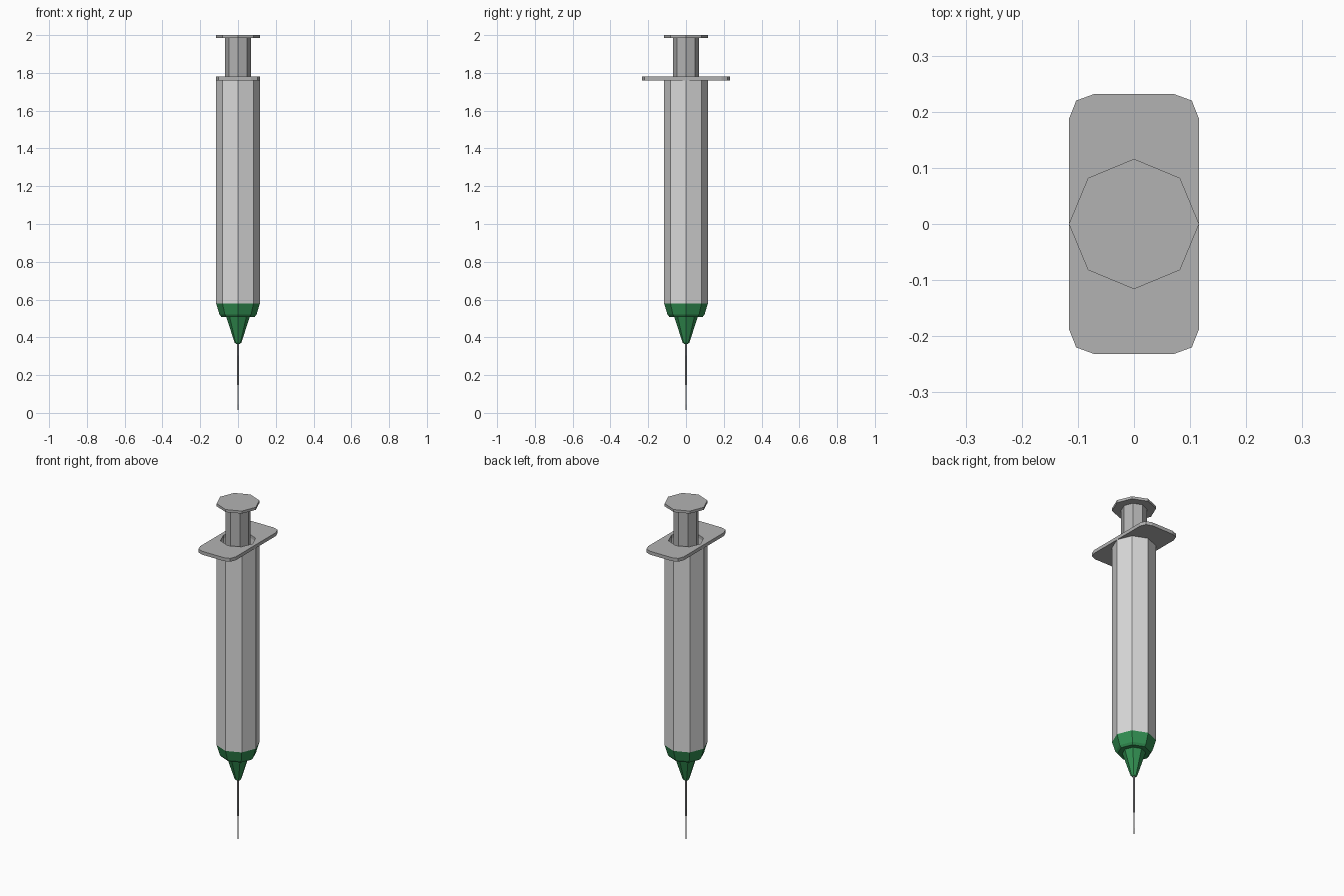
import bpy, bmesh, math

if "Cube" in bpy.data.objects:
    bpy.data.objects.remove(bpy.data.objects["Cube"])


def material(name, rgb):
    m = bpy.data.materials.new(name)
    m.diffuse_color = (*rgb, 1)
    m.use_nodes = True
    m.node_tree.nodes["Principled BSDF"].inputs["Base Color"].default_value = m.diffuse_color
    return m


light_grey = material("light grey", (0.70, 0.70, 0.70))
mid_grey = material("mid grey", (0.45, 0.45, 0.45))
green = material("green", (0.032, 0.28, 0.085))
steel = material("steel", (0.45, 0.45, 0.47))


def finish(bm, name, mat):
    bmesh.ops.recalc_face_normals(bm, faces=bm.faces)
    mesh = bpy.data.meshes.new(name)
    bm.to_mesh(mesh)
    bm.free()
    mesh.materials.append(mat)
    obj = bpy.data.objects.new(name, mesh)
    bpy.context.collection.objects.link(obj)
    return obj


def lathe(name, profile, mat, sides=8):
    """Revolve (radius, z) points; the two ends are closed unless radius repeats the start."""
    bm = bmesh.new()
    rings = [[bm.verts.new((r * math.cos(2 * math.pi * i / sides),
                            r * math.sin(2 * math.pi * i / sides), z))
              for i in range(sides)] for r, z in profile]
    for a, b in zip(rings, rings[1:]):
        for i in range(sides):
            j = (i + 1) % sides
            bm.faces.new((a[i], a[j], b[j], b[i]))
    bm.faces.new(rings[0])
    bm.faces.new(rings[-1])
    return finish(bm, name, mat)


# Hollow barrel, open at the top
lathe("barrel", [(0.116, 0.58), (0.116, 1.762), (0.095, 1.762), (0.095, 0.62)], light_grey)

# Green collar and nozzle
lathe("nozzle", [(0.116, 0.58), (0.098, 0.52), (0.088, 0.508), (0.062, 0.508),
                 (0.018, 0.372), (0.010, 0.365)], green)

# Needle
lathe("needle", [(0.006, 0.37), (0.005, 0.20), (0.001, 0.0)], steel)

# Plunger rod and thumb rest
lathe("plunger_rod", [(0.068, 0.62), (0.068, 1.985)], mid_grey)
lathe("thumb_rest", [(0.116, 1.985), (0.116, 2.0)], mid_grey)

# Finger flange: chamfered plate with an octagonal hole
corner = [(0.116, 0.187), (0.103, 0.220), (0.070, 0.232)]
outline = (corner + [(-x, y) for x, y in reversed(corner)]
           + [(-x, -y) for x, y in corner] + [(x, -y) for x, y in reversed(corner)])
hole = [(0.095 * math.cos(i * math.pi / 4), 0.095 * math.sin(i * math.pi / 4)) for i in range(8)]
bm = bmesh.new()
edges = []
for loop in (outline, hole):
    vs = [bm.verts.new((x, y, 1.76)) for x, y in loop]
    edges += [bm.edges.new((vs[i], vs[(i + 1) % len(vs)])) for i in range(len(vs))]
bmesh.ops.triangle_fill(bm, edges=edges, use_beauty=True)
bmesh.ops.dissolve_limit(bm, angle_limit=0.01, verts=bm.verts, edges=bm.edges)
top = bmesh.ops.extrude_face_region(bm, geom=bm.faces[:], use_keep_orig=True)["geom"]
bmesh.ops.translate(bm, verts=[v for v in top if isinstance(v, bmesh.types.BMVert)], vec=(0, 0, 0.02))
finish(bm, "finger_flange", mid_grey)
